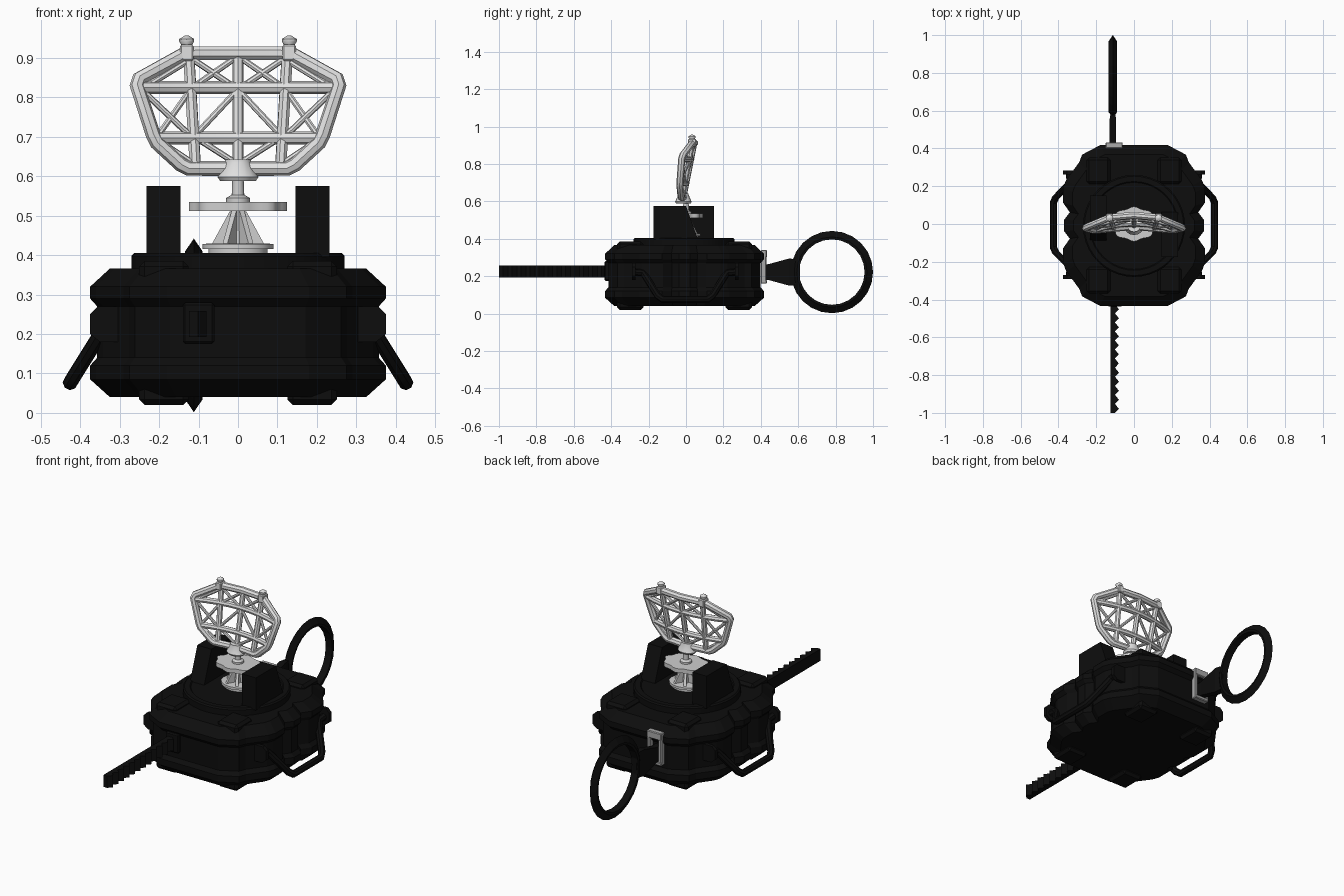
import bpy, bmesh, math
from mathutils import Vector, Matrix

if "Cube" in bpy.data.objects:
    bpy.data.objects.remove(bpy.data.objects["Cube"])


def material(name, v):
    m = bpy.data.materials.new(name)
    m.diffuse_color = (v, v, v, 1)
    m.use_nodes = True
    m.node_tree.nodes["Principled BSDF"].inputs["Base Color"].default_value = m.diffuse_color
    return m


BLACK = material("matte black", 0.004)
LIGHT = material("light grey", 0.75)
MID = material("pedestal grey", 0.62)
STEEL = material("clip grey", 0.4)


def finish(name, bm, mat, smooth=False):
    bmesh.ops.recalc_face_normals(bm, faces=bm.faces)
    me = bpy.data.meshes.new(name)
    bm.to_mesh(me)
    bm.free()
    me.materials.append(mat)
    ob = bpy.data.objects.new(name, me)
    bpy.context.collection.objects.link(ob)
    if smooth:
        bpy.ops.object.select_all(action='DESELECT')
        ob.select_set(True)
        bpy.context.view_layer.objects.active = ob
        bpy.ops.object.shade_smooth_by_angle(angle=math.radians(40))
    return ob


def loft(name, rings, mat, smooth=False, caps=True):
    """Skin a list of equally long closed loops of points."""
    bm = bmesh.new()
    vs = [[bm.verts.new(p) for p in r] for r in rings]
    n = len(vs[0])
    pairs = list(zip(vs, vs[1:])) + ([] if caps else [(vs[-1], vs[0])])
    for a, b in pairs:
        for i in range(n):
            bm.faces.new((a[i], a[(i + 1) % n], b[(i + 1) % n], b[i]))
    if caps:
        bm.faces.new(vs[0])
        bm.faces.new(vs[-1])
    return finish(name, bm, mat, smooth)


def box(name, lo, hi, mat, bevel=0):
    bm = bmesh.new()
    lo, hi = Vector(lo), Vector(hi)
    size = hi - lo
    bmesh.ops.create_cube(bm, size=1, matrix=Matrix.Translation((lo + hi) / 2) @ Matrix.Diagonal((*size, 1)))
    if bevel:
        bmesh.ops.bevel(bm, geom=bm.edges[:], offset=bevel, segments=1, affect='EDGES')
    return finish(name, bm, mat)


def prism(name, pts, d, mat):
    """Extrude a planar polygon along the vector d."""
    d = Vector(d)
    return loft(name, [pts, [Vector(p) + d for p in pts]], mat)


def turned(name, profile, mat, n=24, c=(0, 0), ry=1.0, wave=0.0):
    """Stack of rings around z from (radius, z) pairs; optional wavy rim."""
    rings = []
    for r, z in profile:
        rings.append([(c[0] + r * (1 + wave * math.cos(8 * t)) * math.cos(t),
                       c[1] + ry * r * (1 + wave * math.cos(8 * t)) * math.sin(t), z)
                      for t in (2 * math.pi * i / n for i in range(n))])
    return loft(name, rings, mat, True)


def tube(name, pts, r, mat, cyclic=False):
    cu = bpy.data.curves.new(name, 'CURVE')
    cu.dimensions = '3D'
    cu.bevel_depth, cu.bevel_resolution, cu.use_fill_caps = r, 2, True
    sp = cu.splines.new('POLY')
    sp.points.add(len(pts) - 1)
    for p, q in zip(sp.points, pts):
        p.co = (*q, 1)
    sp.use_cyclic_u = cyclic
    tmp = bpy.data.objects.new(name + "_path", cu)
    bpy.context.collection.objects.link(tmp)
    bpy.context.view_layer.update()
    me = bpy.data.meshes.new_from_object(tmp.evaluated_get(bpy.context.evaluated_depsgraph_get()))
    bpy.data.objects.remove(tmp)
    bm = bmesh.new()
    bm.from_mesh(me)
    return finish(name, bm, mat, True)


# body: notched octagon outline lofted through a rimmed profile
quarter = [(.37, .03), (.34, .07), (.375, .12), (.375, .2), (.36, .24),
           (.29, .335), (.275, .375), (.18, .425)]
outline = (quarter + [(-x, y) for x, y in reversed(quarter)]
           + [(-x, -y) for x, y in quarter] + [(x, -y) for x, y in reversed(quarter)])
levels = [(.04, .05), (.085, 0), (.12, 0), (.14, .018), (.27, .018), (.29, 0), (.32, 0), (.366, .05)]
loft("body", [[(x * (1 - d / .375), -.008 + y * (1 - d / .425), z) for x, y in outline]
              for z, d in levels], BLACK)
turned("top_plate", [(.27, .36), (.27, .398), (.263, .405), (.235, .405), (.23, .4)], BLACK, 40, (0, -.01))

# corner posts give the feet and the top pads
for sx in (-1, 1):
    for sy in (-1, 1):
        x, y = sx * .188, sy * .29 - .008
        box("corner_post", (x - .063, y - .07, .02), (x + .063, y + .07, .385), BLACK, .014)

# side handles with mounts
for s in (-1, 1):
    half = [(.34, .275, .222), (.34, .225, .218), (.355, .205, .19), (.415, .145, .094), (.426, .12, .076)]
    path = half + [(x, -y, z) for x, y, z in reversed(half)]
    tube("side_handle", [(s * x, y - .005, z) for x, y, z in path], .019, BLACK)
    for y in (.272, -.28):
        prism("handle_mount", [(s * a, y - .01, b) for a, b in
              [(.3, .18), (.35, .18), (.375, .2), (.375, .25), (.355, .27), (.3, .27)]], (0, .02, 0), BLACK)

# two upright fins, each the other turned half round
for s in (1, -1):
    prism("upright_fin", [(s * .146, s * (y + .012) - .012, z) for y, z in
          [(-.175, .395), (-.175, .575), (.0, .575), (.065, .395)]], (s * .086, 0, 0), BLACK)

# toothed strap at the front
teeth, y0, y1 = 12, -.425, -1.0
step = (y1 - y0) / teeth
strap = [(-.124, y0, .193)]
for i in range(teeth):
    strap += [(-.101, y0 + step * i, .193), (-.08, y0 + step * (i + .55), .193)]
strap += [(-.101, y1, .193), (-.124, y1, .193)]
prism("toothed_strap", strap, (0, 0, .065), BLACK)
box("strap_socket", (-.14, -.436, .175), (-.06, -.4, .28), BLACK, .006)

# loop at the back with a pointed rim, and its neck
section = [(.22, 0), (.188, .022), (.175, .02), (.175, -.02), (.188, -.022)]
loft("loop", [[(-.112 + x, .78 + r * math.cos(t), .222 + r * math.sin(t)) for r, x in section]
              for t in (2 * math.pi * i / 24 for i in range(24))], BLACK, caps=False)
loft("loop_neck", [[(-.112 + sx * w, y, .222 + sz * h) for sx, sz in ((-1, -1), (1, -1), (1, 1), (-1, 1))]
                   for y, w, h in ((.40, .017, .04), (.44, .017, .042), (.55, .018, .072),
                                   (.585, .012, .07), (.61, .012, .05))], BLACK)

# steel clip frame around the neck
for lo, hi in (((-.15, -.06), (.30, .34)), ((-.15, -.06), (.16, .18))):
    box("clip_bar", (lo[0], .4, hi[0]), (lo[1], .432, hi[1]), STEEL, .004)
for x in (-.15, -.08):
    box("clip_side", (x, .4, .16), (x + .02, .43, .34), STEEL, .004)

# pedestal
turned("pedestal_base", [(.075, .4), (.075, .415), (.09, .415), (.09, .428), (.07, .43)], MID, 16, ry=.85)
turned("pedestal_core", [(.022, .42), (.018, .52)], MID, 12)
for k in range(6):
    a = math.pi * k / 3
    u, v = Vector((math.cos(a), math.sin(a), 0)), Vector((-math.sin(a), math.cos(a), 0)) * .007
    prism("pedestal_web", [u * r + Vector((0, 0, z)) - v for r, z in
          [(0, .425), (.068, .425), (.02, .513), (0, .513)]], v * 2, MID)
turned("turntable", [(.118, .512), (.118, .535)], MID, 48, ry=.74, wave=.055)
turned("turntable_hub", [(.03, .535), (.03, .545), (.016, .553), (.014, .6)], MID, 16)
turned("dish_socket", [(.045, .588), (.052, .598), (.033, .635), (.033, .643)], LIGHT, 16, (0, -.014), .85)


# lattice dish: nodes lie on a leaning concave surface
def node(x, z):
    return (x, -.012 + (z - .62) * .2 - .8 * x * x, z)


def bar(name, a, b, r, n=1):
    tube(name, [node(a[0] + (b[0] - a[0]) * i / n, a[1] + (b[1] - a[1]) * i / n) for i in range(n + 1)], r, LIGHT)


rim = [(0, .62), (.125, .62), (.145, .63), (.205, .685), (.215, .705), (.256, .83), (.25, .848), (.14, .908), (.11, .912)]
tube("dish_rim", [node(x, z) for x, z in rim + [(0, .912)] + [(-x, z) for x, z in rim[:0:-1]]], .019, LIGHT, True)
bar("dish_upper_rail", (-.25, .825), (.25, .825), .016, 8)
bar("dish_lower_rail", (-.21, .697), (.21, .697), .016, 8)
bar("dish_centre_post", (0, .912), (0, .62), .014)
for s in (-1, 1):
    bar("dish_post", (s * .125, .91), (s * .108, .62), .015)
    for a, b in (((.122, .82), (0, .905)), ((.12, .9), (.0, .82)), ((.245, .82), (.115, .90)), ((.245, .82), (.115, .697)),
                 ((.205, .70), (.12, .82)), ((.112, .70), (0, .82)), ((.11, .70), (0, .63)), ((.2, .69), (.11, .63))):
        bar("dish_brace", (s * a[0], a[1]), (s * b[0], b[1]), .008)
    # knobs on the top corners
    y = node(.13, .91)[1]
    box("dish_knob_clamp", (s * .13 - .017, y - .022, .892), (s * .13 + .017, y + .022, .934), LIGHT, .004)
    turned("dish_knob", [(.012, .93), (.019, .942), (.019, .948), (.005, .957)], LIGHT, 8, (s * .13, y))
